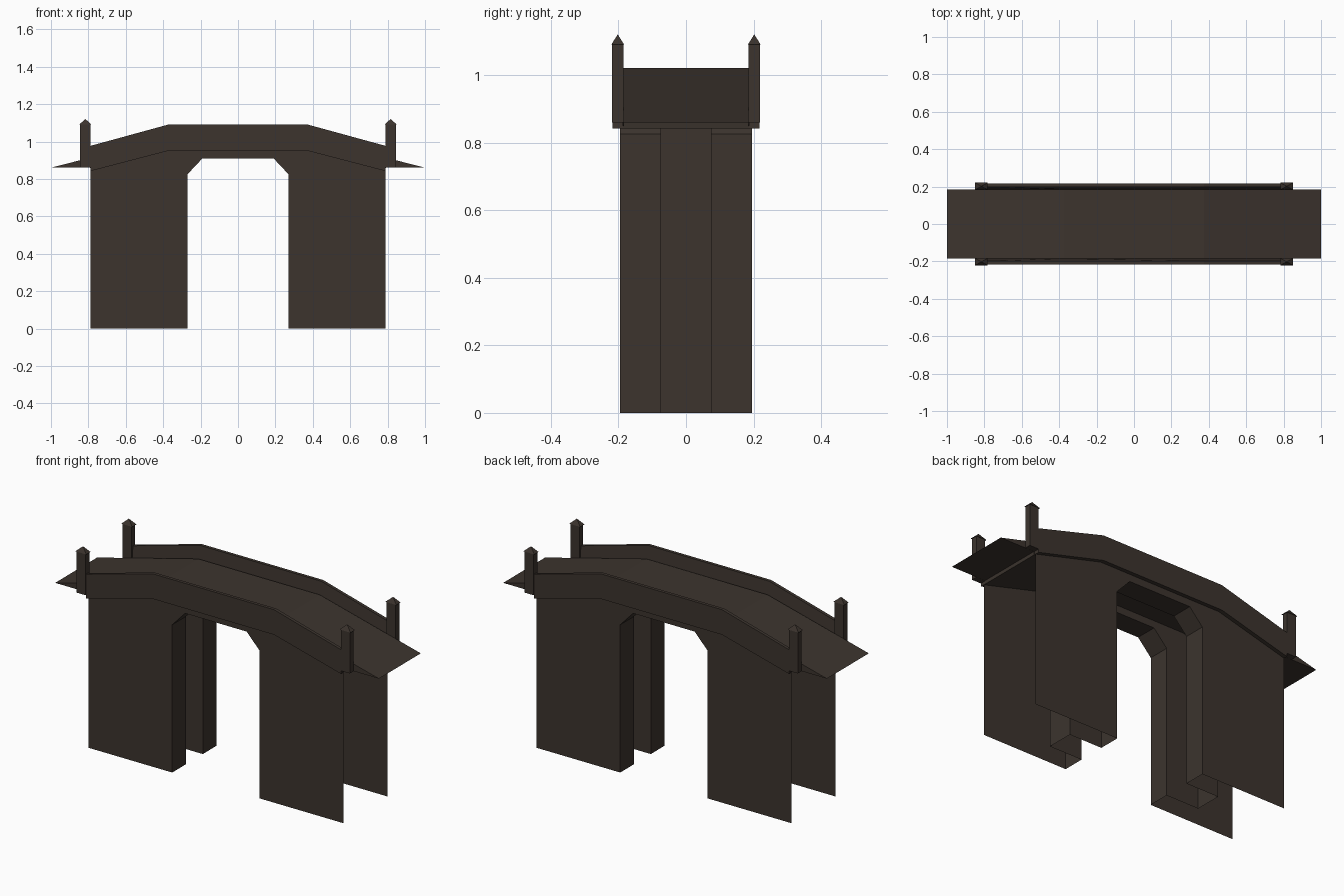
import bpy, bmesh

if "Cube" in bpy.data.objects:
    bpy.data.objects.remove(bpy.data.objects["Cube"])

stone = bpy.data.materials.new("dark_brown_stone")
stone.diffuse_color = (0.045, 0.034, 0.027, 1)
stone.use_nodes = True
stone.node_tree.nodes["Principled BSDF"].inputs["Base Color"].default_value = stone.diffuse_color


def make(name, bm, recalc=True):
    if recalc:
        bmesh.ops.recalc_face_normals(bm, faces=bm.faces)
    me = bpy.data.meshes.new(name)
    bm.to_mesh(me)
    bm.free()
    me.materials.append(stone)
    ob = bpy.data.objects.new(name, me)
    bpy.context.collection.objects.link(ob)
    return ob


def ring(bm, pts, y):
    """Profile in x/z; y is a number or a function of the point index."""
    return [bm.verts.new((x, y(i) if callable(y) else y, z)) for i, (x, z) in enumerate(pts)]


def skin(bm, a, b, closed):
    n = len(a)
    for i in range(n if closed else n - 1):
        j = (i + 1) % n
        bm.faces.new((a[i], a[j], b[j], b[i]))


def prism(name, pts, y0, y1):
    bm = bmesh.new()
    a, b = ring(bm, pts, y0), ring(bm, pts, y1)
    skin(bm, a, b, True)
    bm.faces.new(a)
    bm.faces.new(b)
    return make(name, bm)


def sym(half):
    """Mirror a right-hand half profile into a full one, right to left."""
    return half + [(-x, z) for x, z in reversed(half)]


# Deck: roadway with pointed ramp ends
top = sym([(1, 0.86), (0.375, 1.02)])
under = sym([(0.79, 0.86), (0.788, 0.842), (0.375, 0.95)])
prism("deck", top + under[::-1], -0.185, 0.185)

# Parapets with inward-leaning inner face
rail = sym([(0.788, 0.977), (0.375, 1.09)]) + sym([(0.788, 0.842), (0.375, 0.95)])[::-1]
# Arch openings: outer rib, and the deeper recess between the ribs
arch = sym([(0.27, 0), (0.27, 0.825), (0.19, 0.91)])
recess = sym([(0.47, 0), (0.47, 0.925), (0.375, 0.95)])
wall_top = sym([(0.788, 0), (0.788, 0.842), (0.375, 0.95)])

for side, label in ((-1, "front"), (1, "back")):
    prism(label + "_parapet", rail, side * 0.217,
          lambda i: side * (0.199 if i < 4 else 0.185))

    # Side wall: thin face, arch soffit, and inner rib face
    bm = bmesh.new()
    a = ring(bm, arch, side * 0.195)
    w = ring(bm, wall_top, side * 0.195)
    b = ring(bm, arch, side * 0.075)
    r = ring(bm, recess, side * 0.075)
    skin(bm, a, w, False)
    skin(bm, a, b, False)
    skin(bm, b, r, False)
    make(label + "_arch_wall", bm)

# Recess walls between the ribs
bm = bmesh.new()
skin(bm, ring(bm, recess, -0.075), ring(bm, recess, 0.075), False)
bmesh.ops.delete(bm, geom=[f for f in bm.faces if abs(f.normal.z) > 0.5], context='FACES')
make("arch_recess", bm)

# Corner posts with pyramid caps
for sx in (-1, 1):
    for sy in (-1, 1):
        cx, cy = sx * 0.816, sy * 0.202
        bm = bmesh.new()
        levels = [(0.028, 0.0165, 0.86), (0.028, 0.0165, 1.09), (0.034, 0.019, 1.09)]
        rings = [[bm.verts.new((cx + u * hx, cy + v * hy, z))
                  for u, v in ((-1, -1), (1, -1), (1, 1), (-1, 1))] for hx, hy, z in levels]
        for lo, hi in zip(rings, rings[1:]):
            skin(bm, lo, hi, True)
        bm.faces.new(rings[0])
        tip = bm.verts.new((cx, cy, 1.12))
        for i in range(4):
            bm.faces.new((rings[-1][i], rings[-1][(i + 1) % 4], tip))
        make("post_%s_%s" % ("left" if sx < 0 else "right", "front" if sy < 0 else "back"), bm)
